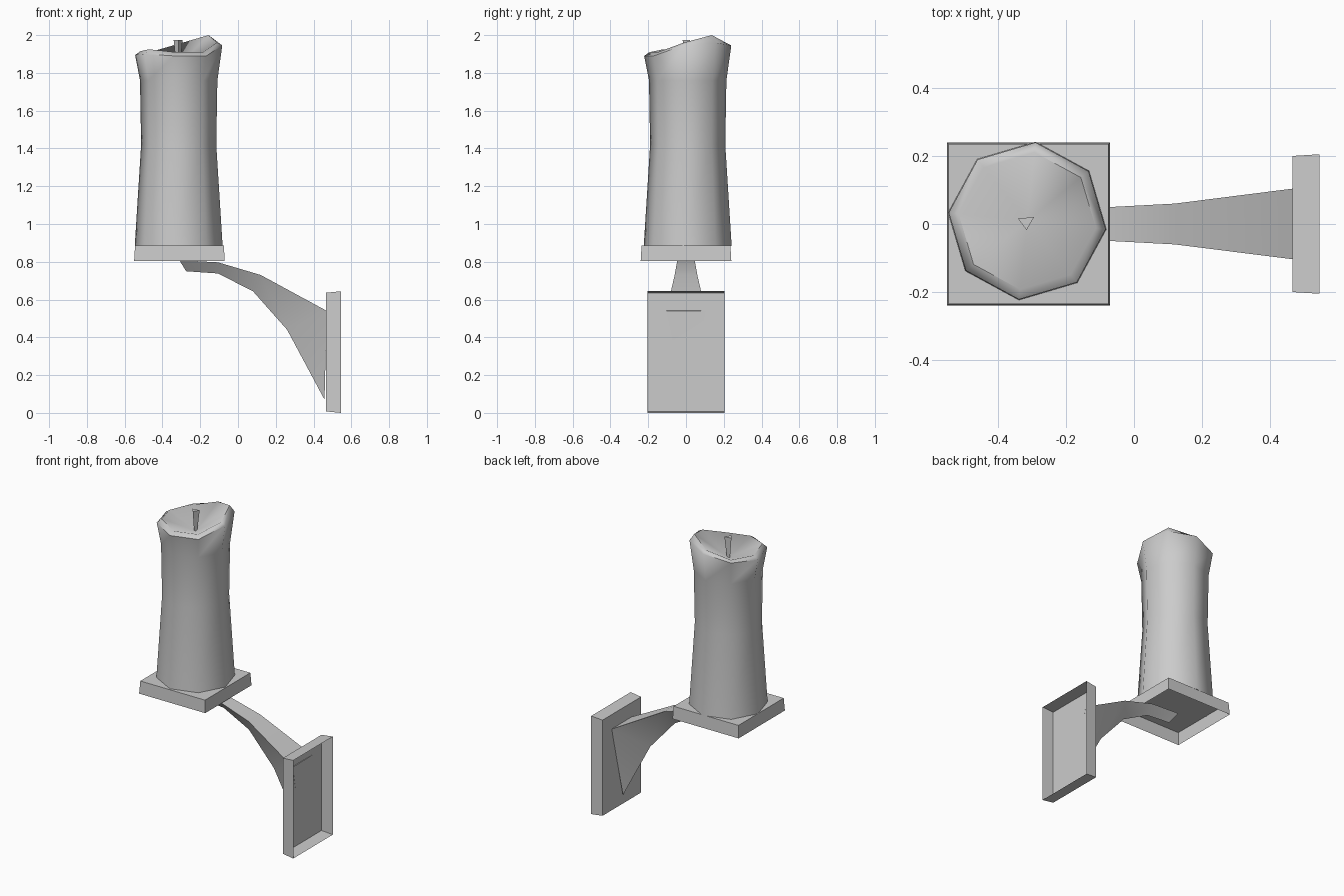
import bpy, bmesh
from math import sin, cos, radians

if "Cube" in bpy.data.objects:
    bpy.data.objects.remove(bpy.data.objects["Cube"])


def make_object(name, verts, faces, smooth=None):
    mesh = bpy.data.meshes.new(name)
    mesh.from_pydata(verts, [], faces)
    bm = bmesh.new()
    bm.from_mesh(mesh)
    bmesh.ops.recalc_face_normals(bm, faces=bm.faces)
    bm.to_mesh(mesh)
    bm.free()
    obj = bpy.data.objects.new(name, mesh)
    bpy.context.collection.objects.link(obj)
    if smooth:
        bpy.ops.object.select_all(action='DESELECT')
        obj.select_set(True)
        bpy.context.view_layer.objects.active = obj
        bpy.ops.object.shade_smooth_by_angle(angle=radians(smooth))
    return obj


def bridge(rings, n):
    """Quads joining successive rings of n vertices."""
    return [(r * n + i, r * n + (i + 1) % n, (r + 1) * n + (i + 1) % n, (r + 1) * n + i)
            for r in range(rings - 1) for i in range(n)]


def open_tray(name, closed_rect, open_rect):
    """Thin shell plate: closed on its first rectangle, open on the second."""
    obj = make_object(name, closed_rect + open_rect, [(0, 1, 2, 3)] + bridge(2, 4))
    mesh = obj.data
    # closed face must look away from the open side
    inward = sum((v.co for v in mesh.vertices[4:]), mesh.vertices[0].co * 0) / 4
    if mesh.polygons[0].normal.dot(inward - mesh.polygons[0].center) > 0:
        mesh.flip_normals()
    return obj


CORNERS = [(-1, -1), (1, -1), (1, 1), (-1, 1)]

# square tray under the candle, open below
open_tray("candle_tray",
          [(-0.31 + 0.235 * a, 0.235 * b, 0.885) for a, b in CORNERS],
          [(-0.31 + 0.24 * a, 0.24 * b, 0.803) for a, b in CORNERS])

# wall plate, open on the wall side
open_tray("wall_plate",
          [(0.466, 0.2 * a, 0.322 + 0.314 * b) for a, b in CORNERS],
          [(0.545, 0.205 * a, 0.322 + 0.322 * b) for a, b in CORNERS])

# candle: eight-sided body, uneven melted rim and hollow
CX, CY, N = -0.314, 0.009, 8
outer_z = [1.945, 1.96, 1.945, 1.91, 1.895, 1.90, 1.89, 1.89]
rim_z = [1.96, 2.0, 1.96, 1.917, 1.915, 1.925, 1.91, 1.91]
rings = [(0.234, [0.883] * N), (0.2, [1.42] * N), (0.206, [1.76] * N),
         (0.232, outer_z), (0.203, rim_z)]
verts = [(CX + r * cos(radians(45 * i - 6)), CY + r * sin(radians(45 * i - 6)), zs[i])
         for r, zs in rings for i in range(N)]
faces = bridge(len(rings), N)
last = (len(rings) - 1) * N
verts.append((CX, CY, 1.84))
faces += [(last + i, last + (i + 1) % N, len(verts) - 1) for i in range(N)]
faces.append(tuple(range(N)))
make_object("candle", verts, faces, 60)

# wick: three-sided, narrow at the foot
wick = [(CX - 0.002 + r * cos(radians(a)), 0.008 + r * sin(radians(a)), z)
        for r, z in ((0.011, 1.835), (0.026, 1.975)) for a in (30, 163, 270)]
make_object("wick", wick, bridge(2, 3) + [(0, 1, 2), (3, 4, 5)])

# arm: triangular section with a keel below, (top x, top z, half width, keel x, keel z)
sections = [(-0.31, 0.808, 0.045, -0.275, 0.75),
            (-0.105, 0.797, 0.048, -0.105, 0.738),
            (0.12, 0.73, 0.06, 0.08, 0.643),
            (0.467, 0.54, 0.104, 0.458, 0.07)]
verts = []
for tx, tz, w, kx, kz in sections:
    verts += [(tx, -w, tz), (tx, w, tz), (kx, 0, kz)]
verts[9] = (0.47, -0.104, 0.54)
verts.append((0.26, 0, 0.44))
faces = bridge(3, 3) + [(0, 1, 2), (9, 10, 11), (6, 7, 10, 9)]
for side in (0, 1):
    faces += [(6 + side, 8, 12), (6 + side, 12, 9 + side), (9 + side, 12, 11)]
make_object("arm", verts, faces, 35)
